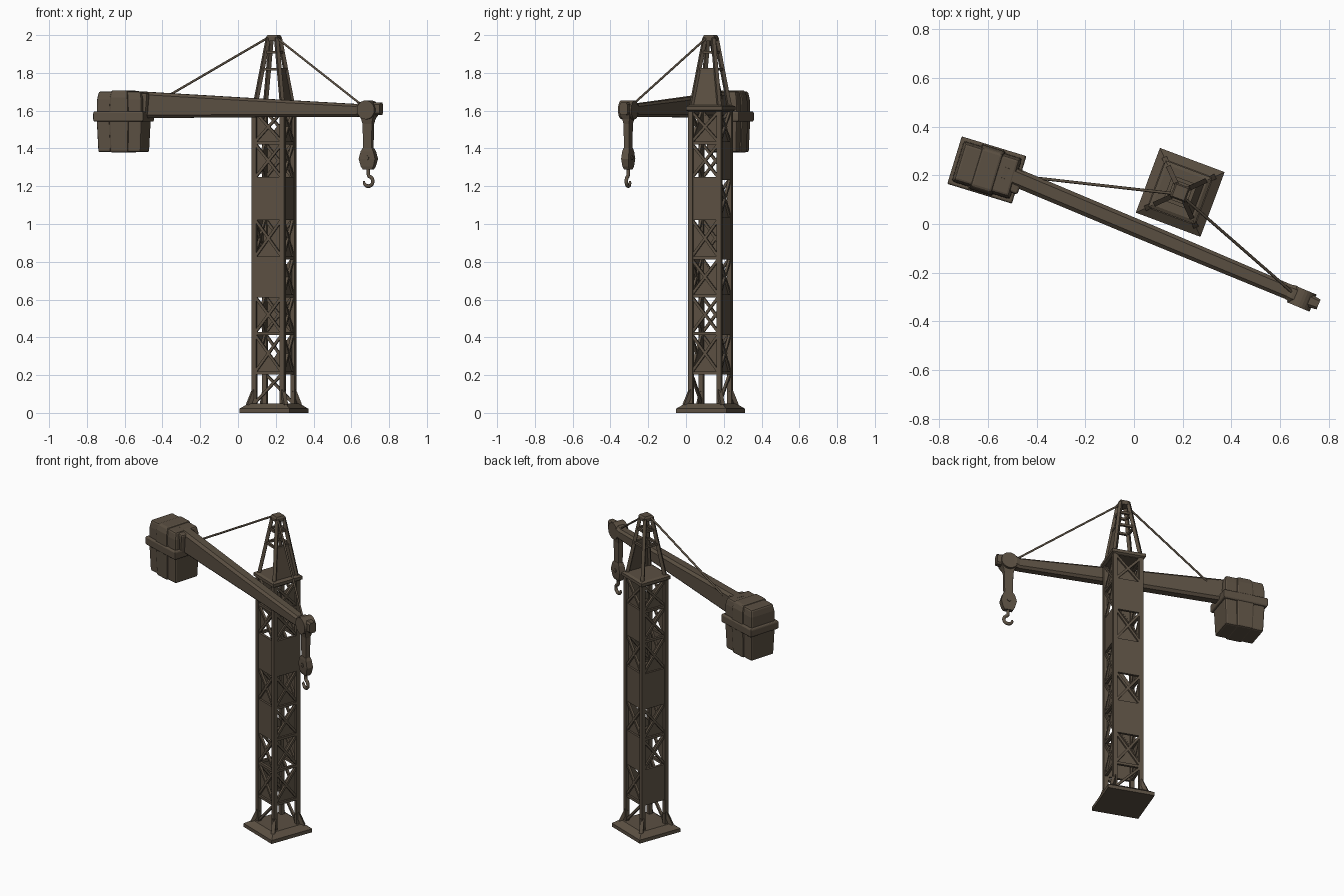
import bpy, bmesh, math
from mathutils import Vector, Matrix

if "Cube" in bpy.data.objects:
    bpy.data.objects.remove(bpy.data.objects["Cube"])

mat = bpy.data.materials.new("dark brown")
mat.diffuse_color = (0.105, 0.08, 0.055, 1)
mat.use_nodes = True
mat.node_tree.nodes["Principled BSDF"].inputs["Base Color"].default_value = mat.diffuse_color


def place(x, y, deg):
    return Matrix.Translation((x, y, 0)) @ Matrix.Rotation(math.radians(deg), 4, 'Z')


def finish(bm, name, matrix=Matrix(), bevel=0):
    bmesh.ops.recalc_face_normals(bm, faces=bm.faces[:])
    me = bpy.data.meshes.new(name)
    bm.to_mesh(me)
    bm.free()
    me.materials.append(mat)
    ob = bpy.data.objects.new(name, me)
    ob.matrix_world = matrix
    bpy.context.collection.objects.link(ob)
    if bevel:
        m = ob.modifiers.new("bevel", 'BEVEL')
        m.width, m.segments = bevel, 2
    return ob


def prism(bm, pts, off):
    # plate spanned by pts, thickened along off
    off = Vector(off)
    a = [bm.verts.new(Vector(p) - off) for p in pts]
    b = [bm.verts.new(Vector(p) + off) for p in pts]
    bm.faces.new(a)
    bm.faces.new(b)
    n = len(pts)
    for i in range(n):
        j = (i + 1) % n
        bm.faces.new((a[i], a[j], b[j], b[i]))


def beam(bm, a, b, t, t2=None):
    a, b = Vector(a), Vector(b)
    d = (b - a).normalized()
    up = Vector((0, 0, 1)) if abs(d.z) < 0.98 else Vector((0, 1, 0))
    u = d.cross(up).normalized() * t / 2
    v = u.cross(d).normalized() * (t2 or t) / 2
    prism(bm, [(a + b) / 2 + s * u + r * v for s, r in ((-1, -1), (1, -1), (1, 1), (-1, 1))], (b - a) / 2)


def loft(bm, rings):
    rs = [[bm.verts.new(p) for p in r] for r in rings]
    n = len(rs[0])
    bm.faces.new(rs[0])
    bm.faces.new(rs[-1])
    for r, q in zip(rs, rs[1:]):
        for i in range(n):
            j = (i + 1) % n
            bm.faces.new((r[i], r[j], q[j], q[i]))


def tiers(bm, secs):
    # stacked rectangles: (z, half x, half y)
    loft(bm, [[(-x, -y, z), (x, -y, z), (x, y, z), (-x, y, z)] for z, x, y in secs])


TOWER = place(0.19, 0.13, -20.5)
A = 0.08
SIDES = [Matrix.Rotation(math.radians(90 * k), 4, 'Z') for k in range(4)]  # front, right, back, left

# base plate
bm = bmesh.new()
tiers(bm, [(0, .142, .142), (.022, .142, .142), (.028, .134, .134), (.05, .105, .105)])
finish(bm, "base_plate", TOWER)

# lattice: legs, rings, cross braces
L = [.05, .21, .42, .62, .82, 1.03, 1.24, 1.43, 1.6]
bm = bmesh.new()
pan = bmesh.new()
full = {0: (3, 5), 1: (5,), 2: (2, 4, 6), 3: (1, 4)}
for k, R in enumerate(SIDES):
    def P(x, z, y=-A):
        return R @ Vector((x, y, z))
    beam(bm, P(A, .04), P(A, 1.61), .025)
    beam(bm, P(A + .025, .04, -A - .025), P(A, .12), .022)
    for z in L[1:]:
        beam(bm, P(-A, z), P(A, z), .016)
    n = P(0, 0, -.002)
    n = n.normalized() * .002
    for i in range(8):
        lo, hi = L[i], L[i + 1]
        if i == 0:
            if k % 2 == 0:
                beam(bm, P(-A, lo), P(A, hi), .014)
            continue
        beam(bm, P(-A, lo), P(A, hi), .014)
        beam(bm, P(A, lo), P(-A, hi), .014)
        # infill plates: whole bay or one half
        if i in full[k]:
            q, y = [(-A, lo), (A, lo), (A, hi), (-A, hi)], -A - .006
        else:
            s = 1 if (i + k) % 2 else -1
            q, y = [(-s * A, lo), (s * A, lo), (-s * A, hi)], -A + .006
            if i in (2, 6):
                q = [(-A, lo), (-A, hi), (0, (lo + hi) / 2)]
        prism(pan, [P(x, z, y) for x, z in q], n)
finish(bm, "tower_lattice", TOWER)
finish(pan, "tower_infill_plates", TOWER)

# collar on top of the tower
bm = bmesh.new()
tiers(bm, [(1.595, .09, .09), (1.603, .102, .102), (1.622, .102, .102), (1.63, .088, .088)])
finish(bm, "tower_collar", TOWER)

# tapered peak
def half(z):
    return .078 + (.024 - .078) * (z - 1.62) / .36

bm = bmesh.new()
for k, R in enumerate(SIDES):
    def Q(s, z):
        return R @ Vector((s * half(z), -half(z), z))
    beam(bm, Q(1, 1.62), Q(1, 1.985), .02)
    for z in (1.82, 1.91):
        beam(bm, Q(-1, z), Q(1, z), .014)
    if k == 1:
        prism(bm, [Q(-1, 1.63), Q(1, 1.63), Q(1, 1.82), Q(-1, 1.82)], R @ Vector((0, .003, 0)))
tiers(bm, [(1.97, .032, .032), (1.99, .032, .032), (2.0, .026, .026)])
finish(bm, "tower_peak", TOWER)

# boom with rounded corners, tapering towards the tip
BOOM = place(-.50, .197, -22.75)
bm = bmesh.new()
rings = []
for s, zb, zt, w in ((-.04, 1.56, 1.703, .038), (.6, 1.565, 1.668, .037), (1.23, 1.567, 1.635, .032),
                     (1.25, 1.572, 1.645, .036), (1.365, 1.578, 1.642, .022)):
    c = w * .4
    rings.append([(s, -w + c, zb), (s, w - c, zb), (s, w, zb + c), (s, w, zt - c),
                  (s, w - c, zt), (s, -w + c, zt), (s, -w, zt - c), (s, -w, zb + c)])
loft(bm, rings)
finish(bm, "boom", BOOM)

# counterweight: body, band, raised ribs
CW = place(-.605, .222, -17)
bm = bmesh.new()
tiers(bm, [(1.38, .118, .082), (1.56, .126, .088), (1.66, .124, .086), (1.702, .116, .078)])
finish(bm, "counterweight_body", CW, .01)
bm = bmesh.new()
tiers(bm, [(1.542, .134, .098), (1.55, .139, .102), (1.588, .139, .102), (1.596, .134, .098)])
finish(bm, "counterweight_band", CW, .004)
bm = bmesh.new()
tiers(bm, [(1.378, .05, .09), (1.56, .055, .097), (1.67, .05, .094), (1.708, .045, .082)])
finish(bm, "counterweight_rib", CW, .01)
bm = bmesh.new()
beam(bm, (.06, 0, 1.64), (.15, -.012, 1.632), .1, .12)
finish(bm, "boom_socket", CW, .01)

# pulley, hanger and hook block
HOOK = place(.69, -.306, -22.75)
bm = bmesh.new()
bmesh.ops.create_cone(bm, cap_ends=True, segments=24, radius1=.05, radius2=.05, depth=.076,
                      matrix=Matrix.Translation((0, 0, 1.604)) @ Matrix.Rotation(math.pi / 2, 4, 'X'))
finish(bm, "boom_pulley", HOOK)
bm = bmesh.new()
tiers(bm, [(1.39, .025, .015), (1.53, .028, .017), (1.555, .034, .022), (1.585, .048, .03)])
finish(bm, "hook_hanger", HOOK, .004)
bm = bmesh.new()
tiers(bm, [(1.288, .025, .014), (1.305, .036, .018), (1.345, .047, .021), (1.385, .036, .019), (1.402, .026, .016)])
bmesh.ops.create_cone(bm, cap_ends=True, segments=12, radius1=.012, radius2=.012, depth=.05,
                      matrix=Matrix.Translation((0, 0, 1.35)) @ Matrix.Rotation(math.pi / 2, 4, 'X'))
finish(bm, "hook_block", HOOK)

# tubes: hook and stay cables
def tube(name, pts, r, matrix=Matrix(), radii=None):
    cu = bpy.data.curves.new(name, 'CURVE')
    cu.dimensions = '3D'
    cu.bevel_depth, cu.bevel_resolution, cu.use_fill_caps = r, 2, True
    sp = cu.splines.new('POLY')
    sp.points.add(len(pts) - 1)
    for i, p in enumerate(pts):
        sp.points[i].co = (*p, 1)
        sp.points[i].radius = radii[i] if radii else 1
    cu.materials.append(mat)
    ob = bpy.data.objects.new(name, cu)
    ob.matrix_world = matrix
    bpy.context.collection.objects.link(ob)


arc = [math.radians(80 - 22 * i) for i in range(13)]
pts = [(0, 0, 1.30), (0, 0, 1.262)] + [(.026 * math.cos(a), 0, 1.226 + .026 * math.sin(a)) for a in arc]
tube("hook", pts, .01, HOOK, [1] * 12 + [.9, .75, .5])
tube("rear_stay_cable", [(.165, .125, 1.99), (-.41, .19, 1.655)], .006)
tube("front_stay_cable", [(.205, .108, 1.985), (.655, -.285, 1.63)], .006)
